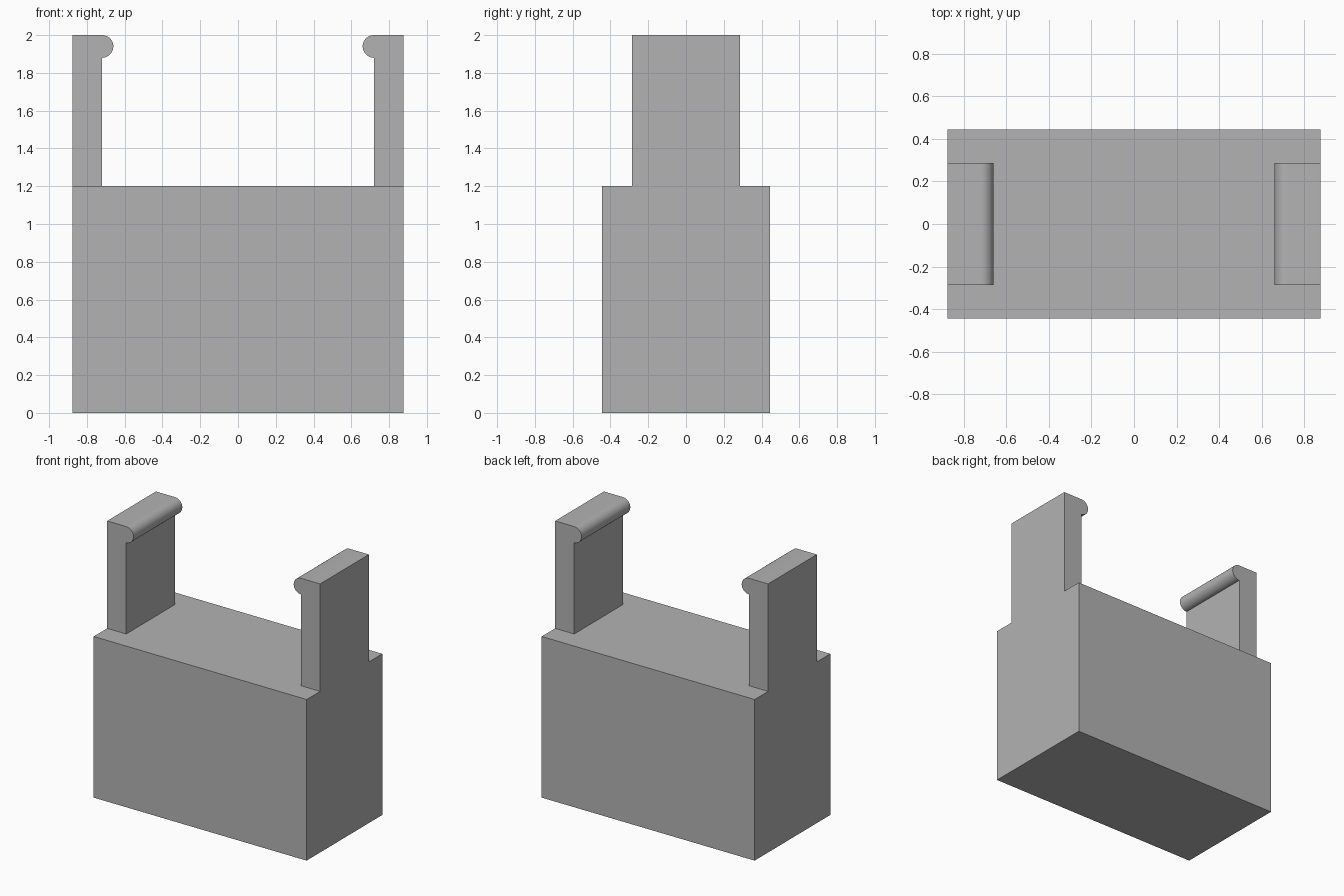
import bpy
import bmesh
from math import sin, cos, pi, radians

default_cube = bpy.data.objects.get("Cube")
if default_cube:
    bpy.data.objects.remove(default_cube, do_unlink=True)

# Main dimensions
HALF_X, HALF_Y, BODY_TOP, TOP = 0.877, 0.445, 1.2, 2.0
ARM_INNER, ARM_HALF_Y, LIP_RADIUS = 0.72, 0.287, 0.06
LIP_STEPS = 32

grey = bpy.data.materials.new("plain grey")
grey.use_nodes = True
colour = (0.45, 0.45, 0.45, 1)
grey.diffuse_color = colour
grey.node_tree.nodes["Principled BSDF"].inputs["Base Color"].default_value = colour


def extrude_profile(name, profile, half_depth):
    """Extrude a closed x-z outline symmetrically along y."""
    bm = bmesh.new()
    face = bm.faces.new([bm.verts.new((x, -half_depth, z)) for x, z in profile])
    result = bmesh.ops.extrude_face_region(bm, geom=[face])
    verts = [v for v in result["geom"] if isinstance(v, bmesh.types.BMVert)]
    bmesh.ops.translate(bm, verts=verts, vec=(0, 2 * half_depth, 0))
    bmesh.ops.recalc_face_normals(bm, faces=bm.faces[:])
    mesh = bpy.data.meshes.new(name)
    bm.to_mesh(mesh)
    bm.free()
    mesh.materials.append(grey)
    obj = bpy.data.objects.new(name, mesh)
    bpy.context.collection.objects.link(obj)
    bpy.ops.object.select_all(action="DESELECT")
    obj.select_set(True)
    bpy.context.view_layer.objects.active = obj
    bpy.ops.object.shade_smooth_by_angle(angle=radians(30))
    return obj


# Solid block body
extrude_profile("body", [(-HALF_X, 0), (HALF_X, 0),
                         (HALF_X, BODY_TOP), (-HALF_X, BODY_TOP)], HALF_Y)

# Upright clip arms with a half-round lip facing inward
lip = [(ARM_INNER - LIP_RADIUS * sin(pi * i / LIP_STEPS),
        TOP - LIP_RADIUS + LIP_RADIUS * cos(pi * i / LIP_STEPS))
       for i in range(LIP_STEPS + 1)]
arm = [(HALF_X, BODY_TOP), (HALF_X, TOP)] + lip + [(ARM_INNER, BODY_TOP)]
for name, side in (("left_clip_arm", 1), ("right_clip_arm", -1)):
    extrude_profile(name, [(side * x, z) for x, z in arm], ARM_HALF_Y)
